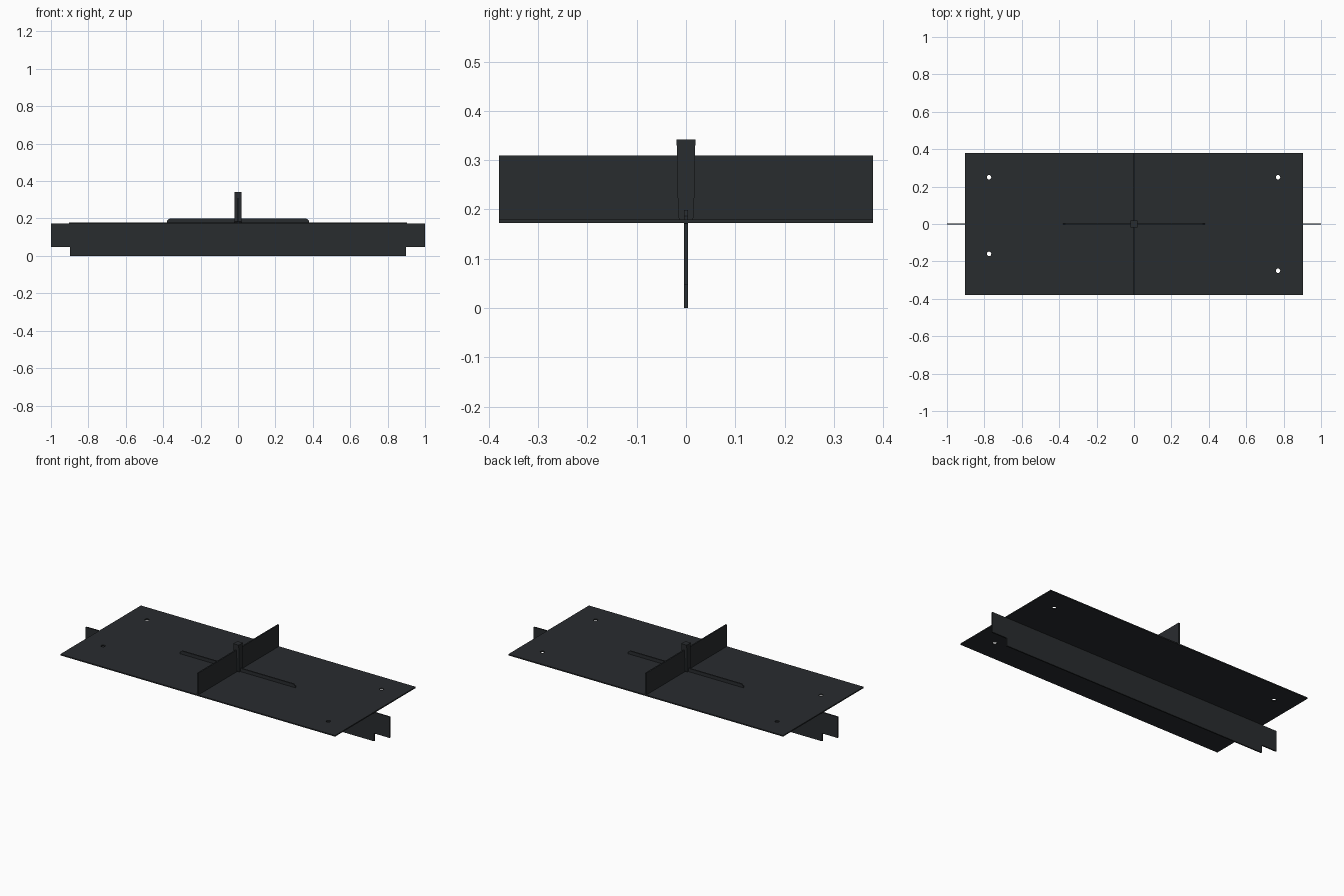
import bpy, bmesh
from mathutils import Vector

if "Cube" in bpy.data.objects:
    bpy.data.objects.remove(bpy.data.objects["Cube"])

mat = bpy.data.materials.new("dark_plastic")
mat.diffuse_color = (0.022, 0.025, 0.028, 1)
mat.use_nodes = True
mat.node_tree.nodes["Principled BSDF"].inputs["Base Color"].default_value = mat.diffuse_color


def plate(name, outline, to_world, offset):
    """Extrude a flat outline; to_world maps (u, v) to 3D, offset is the thickness vector."""
    bm = bmesh.new()
    offset = Vector(offset)
    face = bm.faces.new([bm.verts.new(Vector(to_world(u, v)) - offset / 2) for u, v in outline])
    ext = bmesh.ops.extrude_face_region(bm, geom=[face])
    verts = [g for g in ext["geom"] if isinstance(g, bmesh.types.BMVert)]
    bmesh.ops.translate(bm, verts=verts, vec=offset)
    bmesh.ops.recalc_face_normals(bm, faces=bm.faces)
    mesh = bpy.data.meshes.new(name)
    bm.to_mesh(mesh)
    bm.free()
    ob = bpy.data.objects.new(name, mesh)
    bpy.context.collection.objects.link(ob)
    mesh.materials.append(mat)
    return ob


def rect(u, v0, v1):
    return [(-u, v0), (u, v0), (u, v1), (-u, v1)]


# Flat deck with four round corner holes
deck = plate("deck", rect(0.904, -0.379, 0.379), lambda u, v: (u, v, 0.176), (0, 0, 0.007))
for i, (x, y) in enumerate([(-0.775, 0.25), (0.77, 0.25), (-0.775, -0.16), (0.77, -0.25)]):
    bpy.ops.mesh.primitive_cylinder_add(vertices=16, radius=0.012, depth=0.1, location=(x, y, 0.176))
    cutter = bpy.context.object
    cutter.name = f"hole_cutter_{i}"
    cutter.hide_render = True
    cutter.hide_set(True)
    mod = deck.modifiers.new("hole", 'BOOLEAN')
    mod.object = cutter
    mod.operation = 'DIFFERENCE'
    mod.solver = 'EXACT'

# Apply the holes and drop the cutters
bpy.context.view_layer.update()
dg = bpy.context.evaluated_depsgraph_get()
deck_mesh = bpy.data.meshes.new_from_object(deck.evaluated_get(dg))
deck.modifiers.clear()
deck.data = deck_mesh
for ob in [o for o in bpy.data.objects if o.name.startswith("hole_cutter")]:
    bpy.data.objects.remove(ob)

# Long keel below the deck, with stepped ends and a tab through the deck
half = [(0.897, 0), (0.897, 0.047), (0.999, 0.047), (0.999, 0.172), (0.38, 0.174),
        (0.38, 0.187), (0.367, 0.199)]
outline = half + [(-x, z) for x, z in reversed(half)]
plate("keel", outline, lambda u, v: (u, 0, v), (0, 0.008, 0))

# Upright cross fin
plate("cross_fin", rect(0.379, 0.176, 0.309), lambda u, v: (0, u, v), (0.008, 0, 0))

# Centre post, slightly narrower at the foot
post = [(-0.012, 0.179), (0.012, 0.179), (0.016, 0.184), (0.019, 0.342), (-0.019, 0.342), (-0.016, 0.184)]
plate("centre_post", post, lambda u, v: (0, u, v), (0.036, 0, 0))
